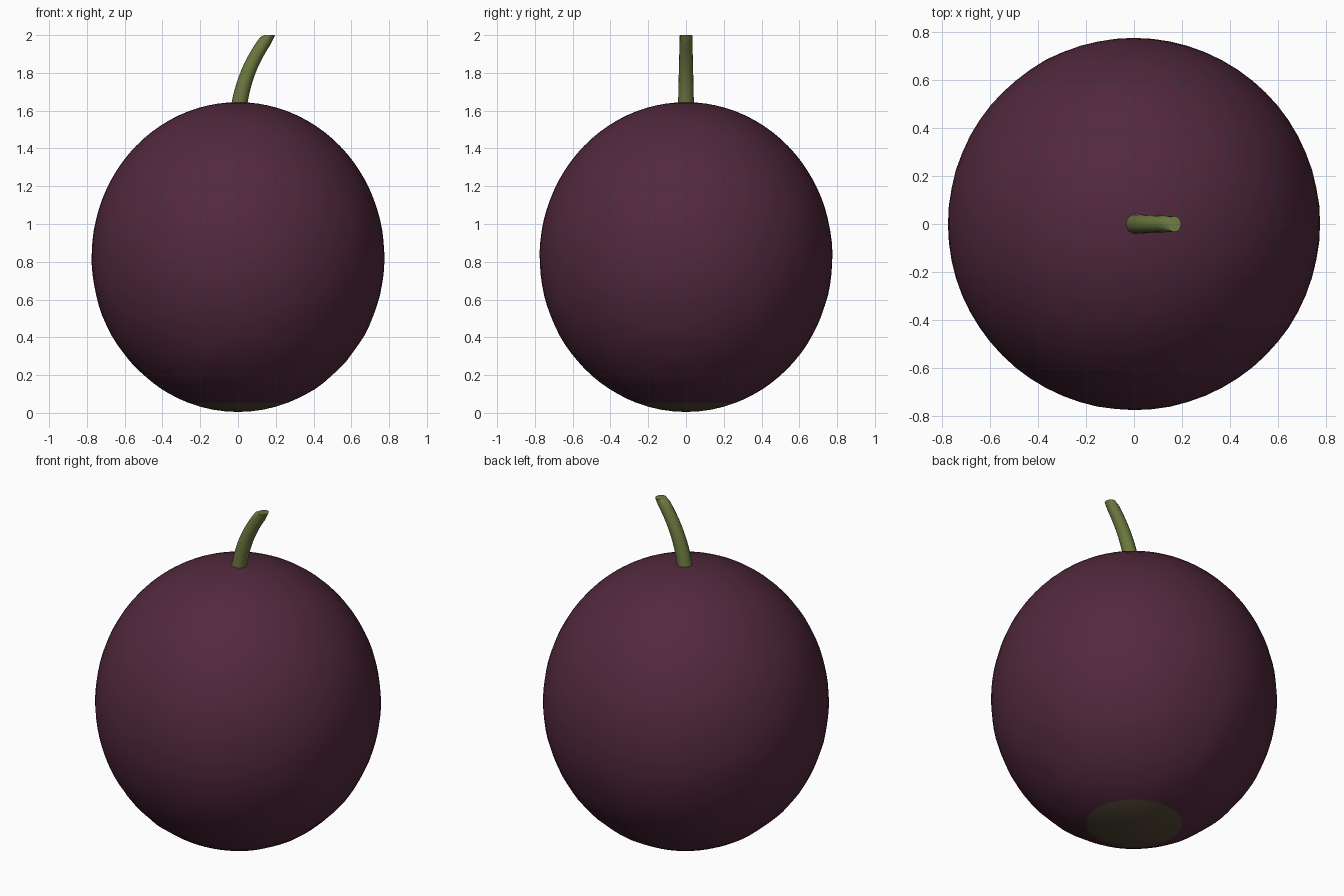
import bpy
import bmesh
import math
from mathutils import Vector, noise

cube = bpy.data.objects.get("Cube")
if cube:
    bpy.data.objects.remove(cube, do_unlink=True)


def material(name, rgb):
    mat = bpy.data.materials.new(name)
    mat.use_nodes = True
    colour = (*rgb, 1.0)
    mat.diffuse_color = colour
    bsdf = mat.node_tree.nodes["Principled BSDF"]
    bsdf.inputs["Base Color"].default_value = colour
    bsdf.inputs["Roughness"].default_value = 0.8
    return mat


def loft(bm, rings, cap_start=False, cap_end=False):
    """Join successive rings of vertices with quads."""
    for a, b in zip(rings, rings[1:]):
        n = len(a)
        for i in range(n):
            j = (i + 1) % n
            bm.faces.new((a[i], a[j], b[j], b[i]))
    if cap_start:
        bm.faces.new(rings[0][::-1])
    if cap_end:
        bm.faces.new(rings[-1])


def finish(bm, name, mats, angle):
    bmesh.ops.recalc_face_normals(bm, faces=bm.faces)
    mesh = bpy.data.meshes.new(name)
    bm.to_mesh(mesh)
    bm.free()
    for mat in mats:
        mesh.materials.append(mat)
    obj = bpy.data.objects.new(name, mesh)
    bpy.context.collection.objects.link(obj)
    bpy.ops.object.select_all(action="DESELECT")
    bpy.context.view_layer.objects.active = obj
    obj.select_set(True)
    bpy.ops.object.shade_smooth_by_angle(angle=math.radians(angle))
    return obj


skin = material("plum skin", (0.085, 0.022, 0.047))
scar = material("dull brown base", (0.085, 0.066, 0.037))
green = material("stem green", (0.15, 0.19, 0.05))

# Fruit body: slightly tall sphere, with one ring set on the base scar's edge
RADIUS, HALF_HEIGHT, MIDDLE = 0.775, 0.82, 0.825
SEGMENTS, ROWS = 64, 40
scar_angle = math.asin(0.26 / RADIUS)
angles = [scar_angle * k / 4 for k in range(1, 5)]
angles += [scar_angle + (math.pi - scar_angle) * k / ROWS for k in range(1, ROWS)]

bm = bmesh.new()
rings = []
for a in angles:
    ring = []
    for i in range(SEGMENTS):
        t = math.tau * i / SEGMENTS
        d = Vector((math.sin(a) * math.cos(t), math.sin(a) * math.sin(t), -math.cos(a)))
        # Faint dents, fading out at the top and on the scar
        fade = max(0.0, 0.6 - d.z) * min(1.0, max(0.0, a - scar_angle) * 3)
        r = 1 + 0.005 * fade * noise.noise(d * 7)
        ring.append(bm.verts.new((d.x * RADIUS * r, d.y * RADIUS * r,
                                  MIDDLE + d.z * HALF_HEIGHT * r)))
    rings.append(ring)
loft(bm, rings)
for ring, z in ((rings[0], MIDDLE - HALF_HEIGHT), (rings[-1], MIDDLE + HALF_HEIGHT)):
    pole = bm.verts.new((0, 0, z))
    for i in range(SEGMENTS):
        bm.faces.new((pole, ring[i], ring[(i + 1) % SEGMENTS]))
scar_top = MIDDLE - HALF_HEIGHT * math.cos(scar_angle)
for f in bm.faces:
    f.material_index = int(f.calc_center_median().z < scar_top)
body = finish(bm, "fruit_body", [skin, scar], 60)
body.data.transform(body.matrix_world)

# Stem: tapered tube bending to +x, ending in a level cut
bm = bmesh.new()
base, bend, tip = Vector((0, 0, 1.58)), Vector((0.025, 0, 1.82)), Vector((0.168, 0, 2.0))
STEPS, SIDES = 12, 16
rings = []
for k in range(STEPS + 1):
    s = k / STEPS
    centre = base * (1 - s) ** 2 + bend * 2 * s * (1 - s) + tip * s * s
    tangent = ((bend - base) * (1 - s) + (tip - bend) * s).normalized()
    radius = 0.043 - 0.010 * s
    across = Vector((tangent.z, 0, -tangent.x))
    if k == STEPS:
        across = Vector((0.85, 0, 0))
    rings.append([bm.verts.new(centre + across * radius * math.cos(math.tau * i / SIDES)
                               + Vector((0, radius * math.sin(math.tau * i / SIDES), 0)))
                  for i in range(SIDES)])
loft(bm, rings, cap_start=True, cap_end=True)
finish(bm, "stem", [green], 40)
